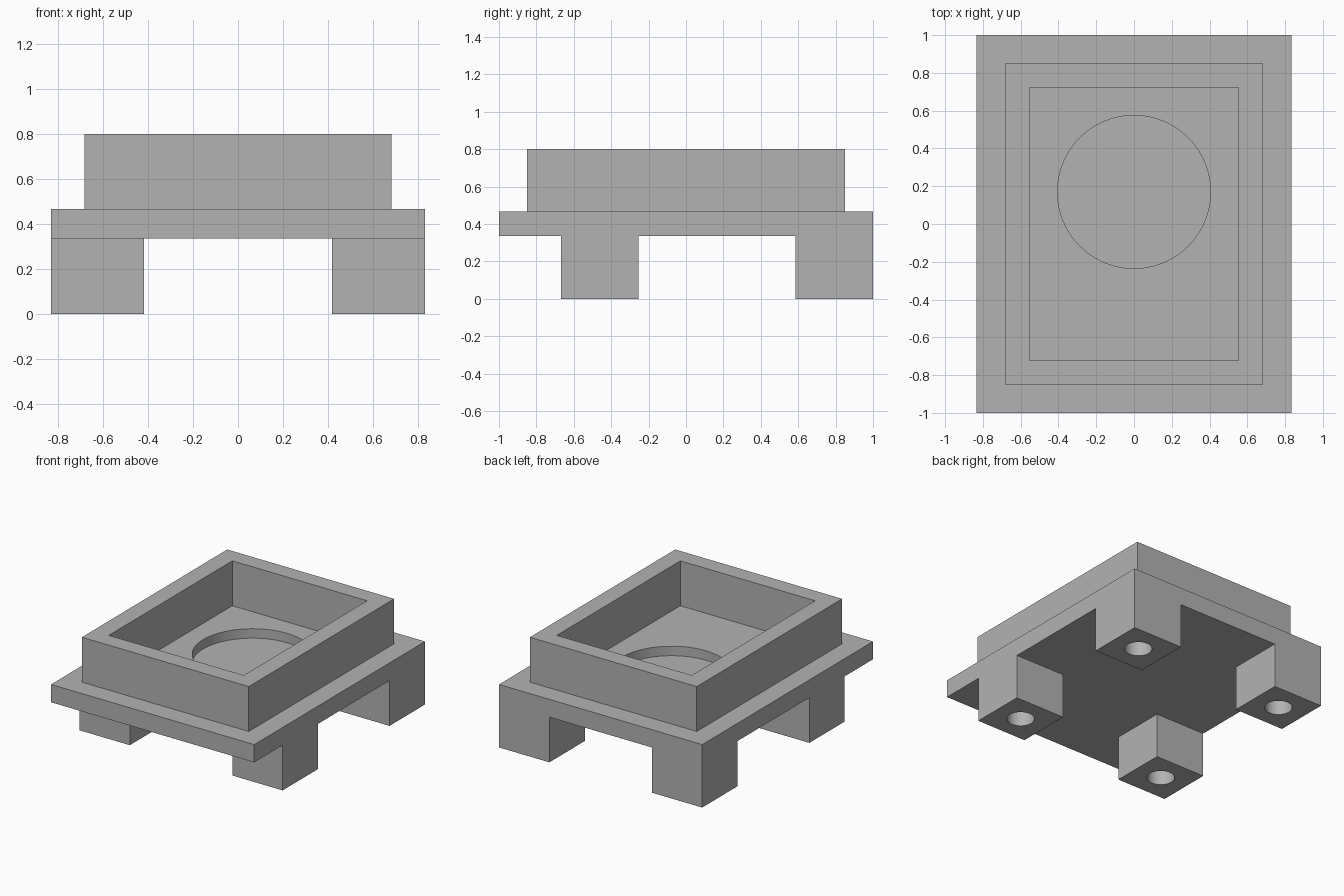
import bpy
from math import radians

cube = bpy.data.objects.get("Cube")
if cube:
    bpy.data.objects.remove(cube, do_unlink=True)

grey = bpy.data.materials.new("Plain Grey")
grey.use_nodes = True
colour = (0.45, 0.45, 0.45, 1)
grey.diffuse_color = colour
grey.node_tree.nodes["Principled BSDF"].inputs["Base Color"].default_value = colour


def box(name, low, high):
    """Box between two opposite corners."""
    centre = [(a + b) / 2 for a, b in zip(low, high)]
    bpy.ops.mesh.primitive_cube_add(size=1, location=centre)
    ob = bpy.context.object
    ob.name = name
    ob.scale = [b - a for a, b in zip(low, high)]
    bpy.ops.object.transform_apply(location=True, rotation=False, scale=True)
    ob.data.materials.append(grey)
    return ob


def cylinder(name, x, y, radius, bottom, top, sides):
    """Upright cylinder between two heights."""
    bpy.ops.mesh.primitive_cylinder_add(vertices=sides, radius=radius, depth=top - bottom,
                                        location=(x, y, (bottom + top) / 2))
    ob = bpy.context.object
    ob.name = name
    ob.data.materials.append(grey)
    return ob


def combine(target, tool, operation):
    """Apply a boolean and discard the tool object."""
    mod = target.modifiers.new(operation.title(), 'BOOLEAN')
    mod.operation = operation
    mod.solver = 'EXACT'
    mod.object = tool
    bpy.context.view_layer.objects.active = target
    bpy.ops.object.modifier_apply(modifier=mod.name)
    bpy.data.objects.remove(tool, do_unlink=True)


W, L = 0.833, 1.0            # half width and half length of the plate
LEG_TOP, PLATE_TOP, RIM_TOP = 0.335, 0.467, 0.8
LEG_IN = 0.42                # inner side of each leg
LEG_SPANS = [(-0.667, -0.255), (0.585, L)]

# Base plate with a raised rectangular rim
body = box("tray_body", (-W, -L, LEG_TOP), (W, L, PLATE_TOP))
combine(body, box("rim", (-0.684, -0.851, 0.42), (0.684, 0.851, RIM_TOP)), 'UNION')

# Four legs, the rear pair flush with the back edge
for side in (-1, 1):
    x0, x1 = sorted((side * LEG_IN, side * W))
    for y0, y1 in LEG_SPANS:
        combine(body, box("leg", (x0, y0, 0), (x1, y1, 0.4)), 'UNION')

# Rectangular pocket and the round recess in its floor
combine(body, box("pocket_cutter", (-0.553, -0.723, PLATE_TOP), (0.553, 0.723, 1)), 'DIFFERENCE')
combine(body, cylinder("recess_cutter", 0, 0.17, 0.405, 0.397, 0.6, 96), 'DIFFERENCE')

# Blind round hole under each leg
for side in (-1, 1):
    for y0, y1 in LEG_SPANS:
        hole = cylinder("hole_cutter", side * (LEG_IN + W) / 2, (y0 + y1) / 2, 0.094, -0.1, 0.25, 48)
        combine(body, hole, 'DIFFERENCE')

# Round walls smooth, corners sharp
bpy.ops.object.select_all(action='DESELECT')
body.select_set(True)
bpy.context.view_layer.objects.active = body
bpy.ops.object.shade_smooth_by_angle(angle=radians(30))
